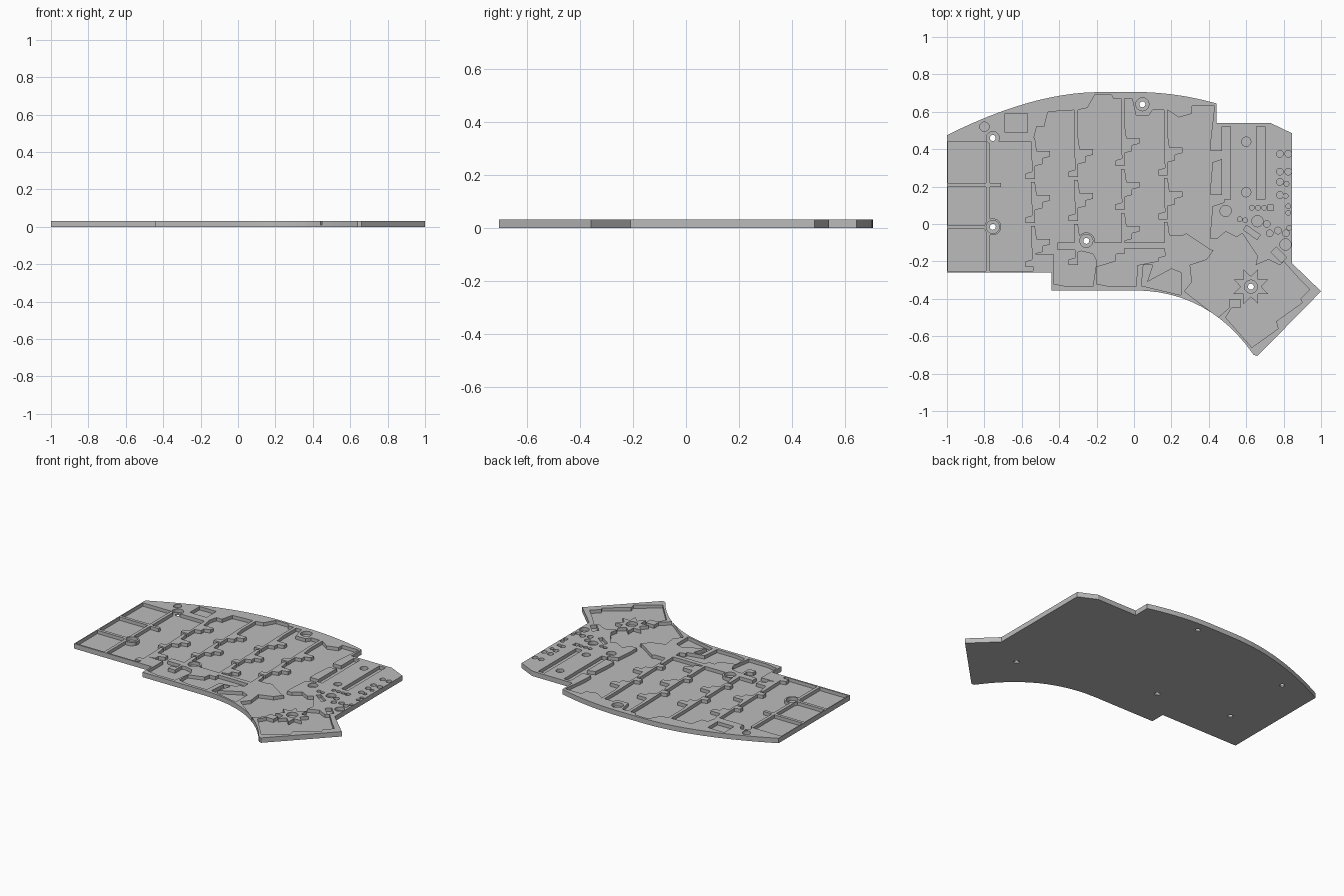
import bpy
import bmesh
import math
from mathutils import Vector, Matrix

THICK = 0.032
FLOOR = 0.01
PITCH = 0.235

cube = bpy.data.objects.get("Cube")
if cube:
    bpy.data.objects.remove(cube, do_unlink=True)

grey = bpy.data.materials.new("plain grey")
grey.use_nodes = True
grey.diffuse_color = (0.5, 0.5, 0.5, 1)
grey.node_tree.nodes["Principled BSDF"].inputs["Base Color"].default_value = grey.diffuse_color


def bend(start, control, end, steps=12):
    """Points along a quadratic curve."""
    a, b, c = Vector(start), Vector(control), Vector(end)
    result = []
    for i in range(steps + 1):
        t = i / steps
        result.append(tuple(a * (1 - t) ** 2 + b * 2 * t * (1 - t) + c * t * t))
    return result


def disc(x, y, radius, sides=20):
    angles = [math.tau * i / sides for i in range(sides)]
    return [(x + radius * math.cos(a), y + radius * math.sin(a)) for a in angles]


def box(x, y, width, height, degrees=0):
    turn = Matrix.Rotation(math.radians(degrees), 2)
    corners = [(-1, -1), (1, -1), (1, 1), (-1, 1)]
    return [tuple(Vector((x, y)) + turn @ Vector((i * width / 2, j * height / 2)))
            for i, j in corners]


def span(left, right, bottom, top):
    return box((left + right) / 2, (bottom + top) / 2, right - left, top - bottom)


def prisms(name, outlines, low, high):
    """One object holding an upright prism for every flat outline."""
    bm = bmesh.new()
    for outline in outlines:
        face = bm.faces.new([bm.verts.new((x, y, low)) for x, y in outline])
        extruded = bmesh.ops.extrude_face_region(bm, geom=[face])
        moved = [v for v in extruded["geom"] if isinstance(v, bmesh.types.BMVert)]
        bmesh.ops.translate(bm, verts=moved, vec=(0, 0, high - low))
    bmesh.ops.recalc_face_normals(bm, faces=bm.faces)
    mesh = bpy.data.meshes.new(name)
    bm.to_mesh(mesh)
    bm.free()
    mesh.materials.append(grey)
    obj = bpy.data.objects.new(name, mesh)
    bpy.context.collection.objects.link(obj)
    return obj


def combine(target, tool, operation):
    """Apply a boolean and discard the tool."""
    modifier = target.modifiers.new(tool.name, "BOOLEAN")
    modifier.object = tool
    modifier.operation = operation
    modifier.solver = "EXACT"
    modifier.use_self = True
    bpy.context.view_layer.objects.active = target
    bpy.ops.object.modifier_apply(modifier=modifier.name)
    bpy.data.objects.remove(tool, do_unlink=True)


# Plate outline with the curved back and the thumb sweep
outline = bend((-1, .475), (-.55, .7), (-.2, .705))
outline += bend((0, .706), (.22, .706), (.44, .645))
outline += [(.44, .54), (.73, .54), (.845, .485), (.845, -.21), (1, -.36), (.66, -.706)]
outline += reversed(bend((0, -.355), (.4, -.355), (.64, -.7)))
outline += [(-.44, -.355), (-.44, -.26), (-1, -.26)]
plate = prisms("keyboard_plate", [outline], 0, THICK)

# Main key well with a stepped rim
well = [(-.994, .44), (-.54, .44), (-.52, .52), (-.48, .52), (-.46, .6), (-.3, .61),
        (-.25, .62), (-.21, .69), (-.12, .69), (-.11, .67), (-.01, .67), (.01, .58),
        (.08, .58), (.1, .61), (.18, .61), (.24, .57), (.31, .59), (.31, .63), (.43, .63)]
for row in range(3):
    y = .37 - PITCH * row
    well += [(.41, y + .08), (.41, y + .02), (.48, y + .02), (.48, y - .02), (.42, y - .04)]
well += [(.4, -.13), (.28, -.05), (.18, -.1), (-.41, -.1), (-.41, -.16), (-.53, -.16),
         (-.54, -.25), (-.994, -.25)]

# Front row wells and the turned thumb well
front_wells = [
    [(-.43, -.14), (-.3, -.14), (-.22, -.16), (-.2, -.2), (-.22, -.335), (-.35, -.335),
     (-.43, -.32)],
    [(-.2, -.23), (-.1, -.2), (-.09, -.13), (.17, -.13), (.17, -.19), (.02, -.22),
     (.01, -.335), (-.12, -.335), (-.2, -.32)],
    [(.05, -.22), (.1, -.22), (.07, -.31), (.2, -.24), (.25, -.26), (.25, -.38), (.04, -.33)],
]
thumb_well = [(.39, -.19), (.44, -.12), (.42, -.1), (.49, -.04), (.55, -.07), (.58, -.05),
              (.66, -.17), (.65, -.22), (.72, -.19), (.78, -.22), (.8, -.2), (.88, -.29),
              (.94, -.35), (.89, -.4), (.9, -.42), (.76, -.52), (.77, -.56), (.63, -.66),
              (.49, -.5), (.54, -.42), (.45, -.5), (.27, -.36), (.31, -.31), (.3, -.22)]
combine(plate, prisms("key_wells", [well, thumb_well] + front_wells, FLOOR, 1), "DIFFERENCE")

# Ridges left standing between the keys
ridges = [span(-.997, -.77, y - .01, y + .01) for y in (.21, -.018)]
ridges += [span(-.79, -.77, -.255, .45)]
ridges += [span(-.8, -.71, y - .012, y + .008) for y in (.21, -.018)]
step_ridge = [(-.02, .11), (.0, .11), (.01, .04), (.08, .04), (.08, .01), (.04, .0),
              (.04, -.03), (.0, -.04), (.0, -.11), (-.05, -.11), (-.05, -.08), (-.015, -.07)]
for x, y, top in ((-.53, .35, .45), (-.3, .36, .63), (-.05, .42, .68), (.18, .37, .62)):
    ridges.append(span(x - .02, x, y + .1, top))
    for row in range(3):
        ridges.append([(x + i, y + j - PITCH * row) for i, j in step_ridge])

# Star-shaped post and round posts around the screws
screws = [(-.755, .46), (-.755, -.015), (-.255, -.09), (.045, .64), (.625, -.335)]
star = []
for i in range(16):
    reach = .1 if i % 2 else .055
    angle = math.tau * i / 16
    star.append((.625 + reach * math.cos(angle), -.335 + reach * math.sin(angle)))
ridges.append(star)
ridges.append(span(.51, .57, -.45, -.4))
ridges += [disc(x, y, .045) for x, y in screws[1:3]]
combine(plate, prisms("ridges", ridges, FLOOR / 2, THICK), "UNION")

# Clearance pockets for soldered parts: slots, blocks and pin rounds
pockets = [span(.47, .515, .13, .52), span(.655, .7, .13, .52), span(-.69, -.57, .49, .59),
           box(.73, .087, .03, .03), box(.63, -.045, .09, .03, -35),
           box(.775, -.165, .08, .04, -45)]
rounds = {
    .03: [(.49, .07), (.66, .015), (.81, -.11)],
    .025: [(-.8, .52), (.6, .44), (.6, .17)],
    .018: [(.78, .375), (.825, .375), (.78, .28), (.825, .28), (.78, .225), (.78, .155),
           (.71, .0), (.725, -.05), (.77, -.035), (.812, -.05)],
    .013: [(.63, .087), (.663, .087), (.696, .087), (.815, .215), (.81, .15), (.825, .095),
           (.825, .06), (.83, -.02), (.565, .025), (.595, .02)],
}
for radius, centres in rounds.items():
    pockets += [disc(x, y, radius) for x, y in centres]
pockets += [disc(x, y, .035) for x, y in screws]
combine(plate, prisms("part_pockets", pockets, FLOOR, 1), "DIFFERENCE")

# Screw holes right through the plate
holes = [disc(x, y, .016) for x, y in screws]
combine(plate, prisms("screw_holes", holes, -1, 1), "DIFFERENCE")
